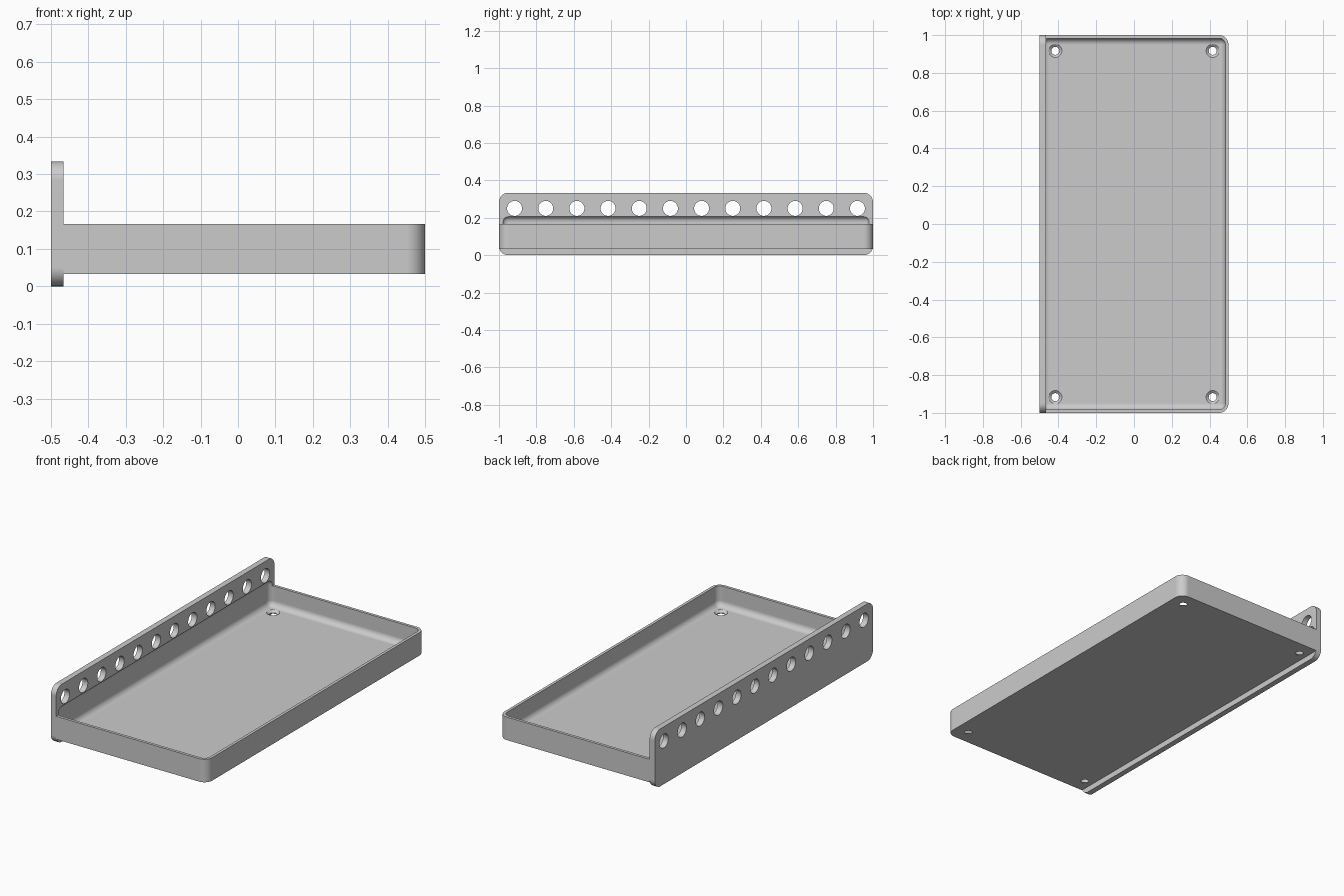
import bpy, bmesh
from mathutils import Vector, Matrix

if "Cube" in bpy.data.objects:
    bpy.data.objects.remove(bpy.data.objects["Cube"], do_unlink=True)

grey = bpy.data.materials.new("plain grey")
grey.use_nodes = True
grey.diffuse_color = (0.6, 0.6, 0.6, 1)
for node in grey.node_tree.nodes:
    if node.type == 'BSDF_PRINCIPLED':
        node.inputs["Base Color"].default_value = grey.diffuse_color

U = 1 / 60  # wall thickness, the base unit of the part


def finish(bm, name):
    bmesh.ops.recalc_face_normals(bm, faces=bm.faces)
    mesh = bpy.data.meshes.new(name)
    bm.to_mesh(mesh)
    bm.free()
    mesh.materials.append(grey)
    obj = bpy.data.objects.new(name, mesh)
    bpy.context.collection.objects.link(obj)
    return obj


def rounded_box(name, lo, hi, radius, keep):
    """Box from lo to hi; edges chosen by keep(direction, middle) are rounded."""
    lo, hi = Vector(lo), Vector(hi)
    bm = bmesh.new()
    bmesh.ops.create_cube(bm, size=1)
    bmesh.ops.scale(bm, vec=hi - lo, verts=bm.verts)
    bmesh.ops.translate(bm, vec=(lo + hi) / 2, verts=bm.verts)
    edges = []
    for e in bm.edges:
        a, b = e.verts[0].co, e.verts[1].co
        if keep((b - a).normalized(), (a + b) / 2):
            edges.append(e)
    bmesh.ops.bevel(bm, geom=edges, offset=radius, offset_type='OFFSET',
                    segments=10, profile=0.5, affect='EDGES')
    return finish(bm, name)


def add_cone(bm, centre, r_low, r_high, depth, axis='Z'):
    turn = Matrix.Rotation(1.570796, 4, 'Y') if axis == 'X' else Matrix()
    bmesh.ops.create_cone(bm, cap_ends=True, segments=40, radius1=r_low,
                          radius2=r_high, depth=depth,
                          matrix=Matrix.Translation(centre) @ turn)


def cut(obj, cutter):
    mod = obj.modifiers.new("cut", 'BOOLEAN')
    mod.operation, mod.solver, mod.object = 'DIFFERENCE', 'EXACT', cutter
    bpy.context.view_layer.objects.active = obj
    bpy.ops.object.modifier_apply(modifier=mod.name)


# Solid bodies
tray = rounded_box("tray", (-28 * U, -1, 2 * U), (0.5, 1, 10 * U), 3 * U,
                   lambda d, m: abs(d.z) > 0.9 and m.x > 0)
back_plate = rounded_box("back_plate", (-0.5, -1, 0), (-28 * U, 1, 20 * U), 3 * U,
                         lambda d, m: abs(d.x) > 0.9)

# Round-edged cavity, which also reaches a little into the plate
cavity = rounded_box("cavity_cutter", (-29 * U, -59 * U, 3 * U),
                     (29 * U, 59 * U, 0.21), 2 * U, lambda d, m: True)

# Row of holes through the plate
bm = bmesh.new()
for i in range(12):
    add_cone(bm, (-0.48, (i - 5.5) * 10 * U, 0.25), 0.04, 0.04, 0.1, 'X')
plate_holes = finish(bm, "plate_hole_cutter")

# Countersunk screw holes in the floor corners
bm_hole, bm_sink = bmesh.new(), bmesh.new()
for x in (-25 * U, 25 * U):
    for y in (-55 * U, 55 * U):
        add_cone(bm_hole, (x, y, 0.05), 0.021, 0.021, 0.1)
        add_cone(bm_sink, (x, y, 0.0475), 0.019, 0.045, 0.021)
screw_holes = finish(bm_hole, "screw_hole_cutter")
countersinks = finish(bm_sink, "countersink_cutter")

for cutter in (cavity, screw_holes, countersinks):
    cut(tray, cutter)
for cutter in (cavity, plate_holes):
    cut(back_plate, cutter)
for cutter in (cavity, screw_holes, countersinks, plate_holes):
    bpy.data.objects.remove(cutter, do_unlink=True)

# Smooth fillets with crisp edges
for obj in (tray, back_plate):
    bpy.ops.object.select_all(action='DESELECT')
    obj.select_set(True)
    bpy.context.view_layer.objects.active = obj
    bpy.ops.object.shade_smooth_by_angle(angle=0.5)
    weighted = obj.modifiers.new("even_shading", 'WEIGHTED_NORMAL')
    weighted.keep_sharp = True
